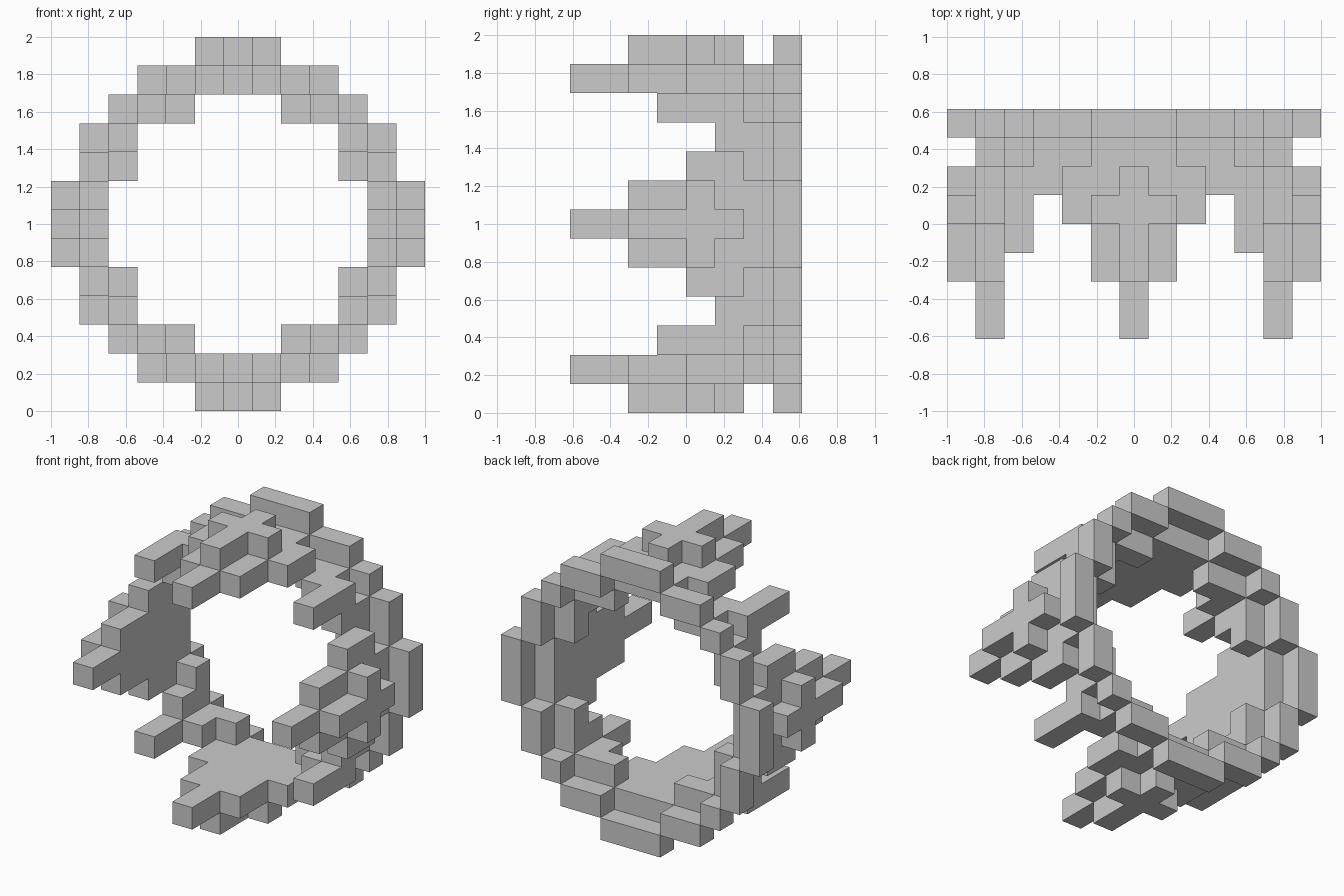
import bpy, bmesh

if "Cube" in bpy.data.objects:
    bpy.data.objects.remove(bpy.data.objects["Cube"])

V = 2 / 13  # block size: 13 blocks across, 8 deep


def spin(cells, turns):
    """Quarter turns of blocks (i across, j depth, k up) about the ring axis."""
    for _ in range(turns):
        cells = {(-k, j, i) for i, j, k in cells}
    return cells


def mirror(cells):
    return cells | {(-i, j, k) for i, j, k in cells}


def row(i, k, j0, j1):
    return {(i, j, k) for j in range(j0, j1 + 1)}


def all_round(cells):
    return set().union(*(spin(cells, t) for t in range(4)))


# Wide rim at the very back, and the narrower ring just in front of it
rim = all_round(mirror(row(0, 6, 7, 7) | row(1, 6, 7, 7) | row(2, 5, 7, 7)
                       | row(3, 5, 7, 7) | row(4, 4, 7, 7)))
ring = all_round(mirror(row(0, 5, 6, 6) | row(1, 5, 6, 6)
                        | row(2, 4, 6, 6) | row(3, 4, 6, 6)))

# Pointed plate with a raised cross on its outside
point = mirror(row(0, 5, 0, 5) | row(1, 5, 2, 5) | row(2, 5, 4, 5)
               | row(0, 6, 2, 5) | row(1, 6, 4, 4))
# Smaller prong at each diagonal
prong = row(4, 4, 3, 5) | row(3, 4, 5, 5) | row(4, 3, 5, 5)

parts = {"back_rim": rim, "inner_ring": ring}
for t, side in enumerate(("top", "left", "bottom", "right")):
    parts[side + "_point"] = spin(point, t)
for t, side in enumerate(("upper_right", "upper_left", "lower_left", "lower_right")):
    parts[side + "_prong"] = spin(prong, t)
solid = set().union(*parts.values())


def build(name, cells):
    """Make a block mesh, keeping only faces not touching another block."""
    bm = bmesh.new()
    for c in sorted(cells):
        for axis in range(3):
            for s in (-1, 1):
                n = list(c)
                n[axis] += s
                if tuple(n) in solid:
                    continue
                u, w = (axis + 1) % 3, (axis + 2) % 3
                quad = []
                for a, b in ((-1, -1), (1, -1), (1, 1), (-1, 1))[::s]:
                    p = [c[0], c[1] - 3.5, c[2] + 6.5]
                    p[axis] += s / 2
                    p[u] += a / 2
                    p[w] += b / 2
                    quad.append(bm.verts.new([q * V for q in p]))
                bm.faces.new(quad)
    bmesh.ops.remove_doubles(bm, verts=bm.verts, dist=0.001)
    bmesh.ops.dissolve_limit(bm, angle_limit=0.01, verts=bm.verts, edges=bm.edges)
    mesh = bpy.data.meshes.new(name)
    bm.to_mesh(mesh)
    bm.free()
    bpy.context.collection.objects.link(bpy.data.objects.new(name, mesh))


for name, cells in parts.items():
    build(name, cells)
